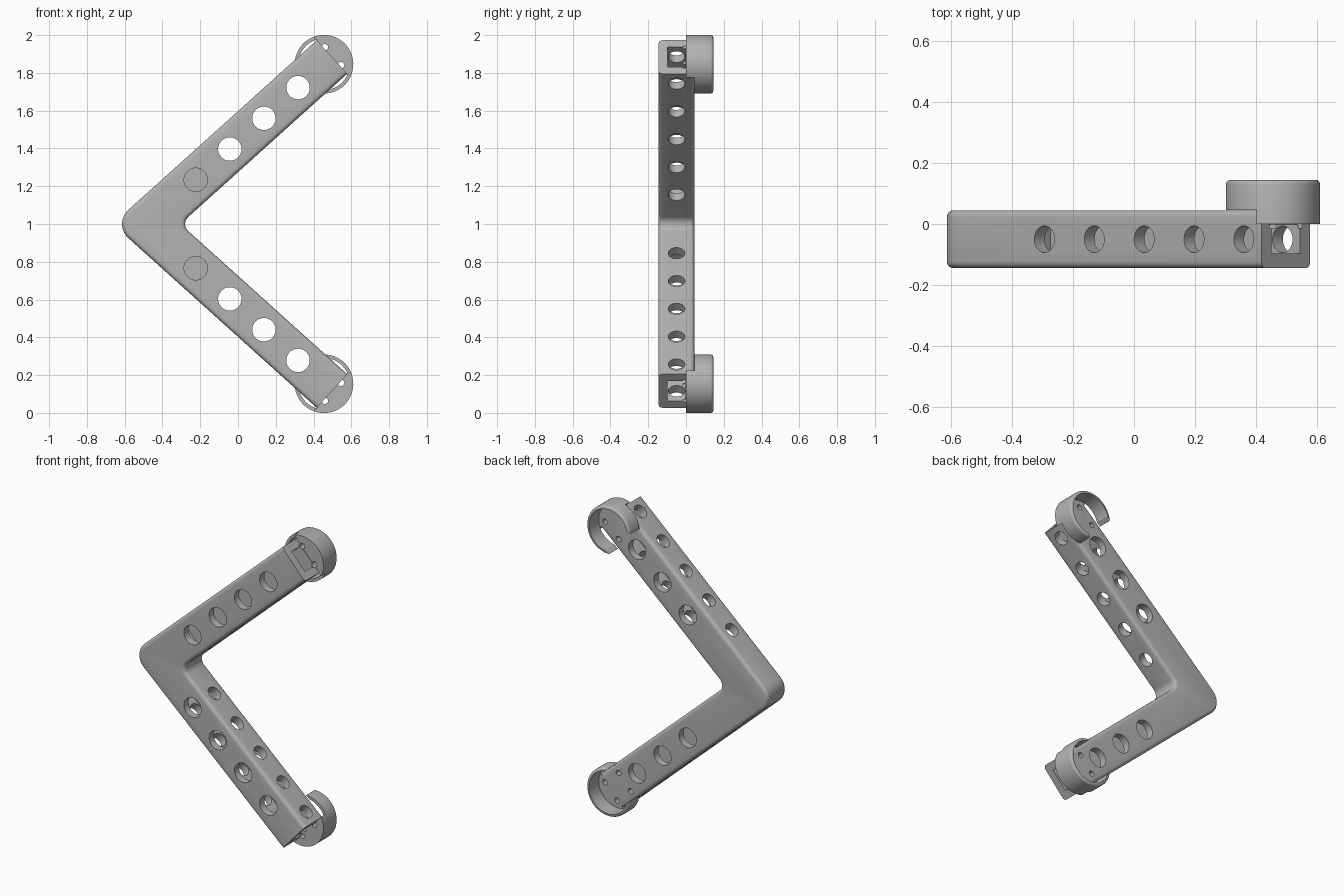
import bpy, bmesh, math
from mathutils import Matrix, Vector

if "Cube" in bpy.data.objects:
    bpy.data.objects.remove(bpy.data.objects["Cube"])

# Main dimensions
ANGLE = math.radians(42)          # tilt of each arm
APEX = Vector((-0.484, 0, 1))     # where the arm centre lines meet
HALF = 0.12                       # half the arm width
FRONT, BACK = -0.145, 0.045
MID = (FRONT + BACK) / 2
END = 1.321                       # arm length along its centre line
CUP = 1.264                       # cup centre along the arm
CUP_R = 0.155

grey = bpy.data.materials.new("matte_grey")
grey.use_nodes = True
colour = (0.45, 0.45, 0.45, 1)
grey.diffuse_color = colour
grey.node_tree.nodes["Principled BSDF"].inputs["Base Color"].default_value = colour


def make_object(name, bm):
    bmesh.ops.recalc_face_normals(bm, faces=bm.faces)
    mesh = bpy.data.meshes.new(name)
    bm.to_mesh(mesh)
    bm.free()
    mesh.materials.append(grey)
    obj = bpy.data.objects.new(name, mesh)
    bpy.context.collection.objects.link(obj)
    return obj


def arm_frame(side):
    """Local x runs along the arm, z across it, y front to back."""
    return Matrix.Translation(APEX) @ Matrix.Rotation(-side * ANGLE, 4, 'Y')


def activate(obj):
    bpy.ops.object.select_all(action='DESELECT')
    obj.select_set(True)
    bpy.context.view_layer.objects.active = obj


def cut(obj, bm):
    cutter = make_object("cutter", bm)
    cutter.hide_render = True
    activate(obj)
    mod = obj.modifiers.new("cut", 'BOOLEAN')
    mod.operation, mod.solver, mod.object = 'DIFFERENCE', 'EXACT', cutter
    bpy.ops.object.modifier_apply(modifier=mod.name)
    bpy.data.objects.remove(cutter)


def box(frame, x, y, z):
    bm = bmesh.new()
    size = [b - a for a, b in (x, y, z)]
    mid = [(a + b) / 2 for a, b in (x, y, z)]
    bmesh.ops.create_cube(bm, size=1, matrix=frame @ Matrix.Translation(mid)
                          @ Matrix.Diagonal((*size, 1)))
    return bm


def rod(frame, centre, radius, length, across=False):
    bm = bmesh.new()
    turn = Matrix() if across else Matrix.Rotation(math.pi / 2, 4, 'X')
    bmesh.ops.create_cone(bm, cap_ends=True, segments=32, radius1=radius, radius2=radius,
                          depth=length, matrix=frame @ Matrix.Translation(centre) @ turn)
    return bm


def corner_arc(offset, radius):
    """Rounded corner of the bend, from the upper arm to the lower one."""
    cx = APEX.x + (offset + radius) / math.sin(ANGLE)
    spread = math.pi / 2 - ANGLE
    angles = [math.pi - spread + 2 * spread * i / 10 for i in range(11)]
    return [Vector((cx + radius * math.cos(a), 0, 1 + radius * math.sin(a))) for a in angles]


# Bent bracket: outline extruded front to back, long edges rounded
up, down = arm_frame(1), arm_frame(-1)
outline = [up @ Vector((END, 0, HALF))] + corner_arc(-HALF, 0.1)
outline += [down @ Vector((END, 0, z)) for z in (-HALF, HALF)]
outline += corner_arc(HALF, 0.05)[::-1] + [up @ Vector((END, 0, -HALF))]
bm = bmesh.new()
face = bm.faces.new([bm.verts.new((p.x, FRONT, p.z)) for p in outline])
new = bmesh.ops.extrude_face_region(bm, geom=[face])["geom"]
bmesh.ops.translate(bm, vec=(0, BACK - FRONT, 0),
                    verts=[v for v in new if isinstance(v, bmesh.types.BMVert)])
bmesh.ops.recalc_face_normals(bm, faces=bm.faces)
end_x = (up @ Vector((END, 0, HALF))).x - 0.01
long_edges = [e for e in bm.edges
              if abs(e.verts[0].co.y - e.verts[1].co.y) < 0.001
              and min(v.co.x for v in e.verts) < end_x]
bmesh.ops.bevel(bm, geom=long_edges, offset=0.022, segments=4, profile=0.5, affect='EDGES')
bracket = make_object("bent_bracket", bm)


def screw_holes(obj, frame):
    for dx in (-0.064, 0.064):
        for dz in (-0.064, 0.064):
            cut(obj, rod(frame, (CUP + dx, 0.06, dz), 0.017, 0.15))


def motor_cup(name, frame):
    """Round cup, open at the back, with a gap in its wall towards the arm."""
    inner, rim, r = 0.136, 0.145, 0.015
    profile = [(0, 0), (CUP_R, 0), (CUP_R, rim - r)]
    profile += [(CUP_R - r + r * math.cos(a), rim - r + r * math.sin(a))
                for a in (math.pi / 8 * i for i in range(1, 5))]
    profile += [(inner, rim), (inner, BACK), (0, BACK)]
    bm = bmesh.new()
    verts = [bm.verts.new((x, y, 0)) for x, y in profile]
    edges = [bm.edges.new(pair) for pair in zip(verts, verts[1:])]
    bmesh.ops.spin(bm, geom=verts + edges, cent=(0, 0, 0), axis=(0, 1, 0),
                   angle=2 * math.pi, steps=64)
    bmesh.ops.remove_doubles(bm, verts=bm.verts, dist=0.0005)
    bm.transform(frame @ Matrix.Translation((CUP, 0, 0)))
    cup = make_object(name, bm)
    # The arm itself forms the floor on its own side
    cut(cup, box(frame, (0.9, END), (-0.1, BACK + 0.0005), (-0.3, 0.3)))
    cut(cup, box(frame, (0.9, CUP), (0.01, 0.3), (-0.115, 0.115)))
    screw_holes(cup, frame)
    return cup


parts = [bracket]
for name, frame in (("upper", up), ("lower", down)):
    # Square bore, open at the end of the arm
    cut(bracket, box(frame, (0.22, END + 0.1), (MID - 0.047, MID + 0.047), (-0.07, 0.07)))
    # Large holes front to back, the first one through the front wall only
    for i in range(4):
        y = -0.2 if i == 0 else MID
        cut(bracket, rod(frame, (0.35 + 0.243 * i, y, 0), 0.062, 0.3))
    # Smaller holes across the arm
    for i in range(5):
        cut(bracket, rod(frame, (0.364 + 0.22 * i, MID, 0), 0.044, 0.4, across=True))
    screw_holes(bracket, frame)
    parts.append(motor_cup(name + "_motor_cup", frame))

for part in parts:
    activate(part)
    bpy.ops.object.shade_smooth_by_angle(angle=math.radians(30))
